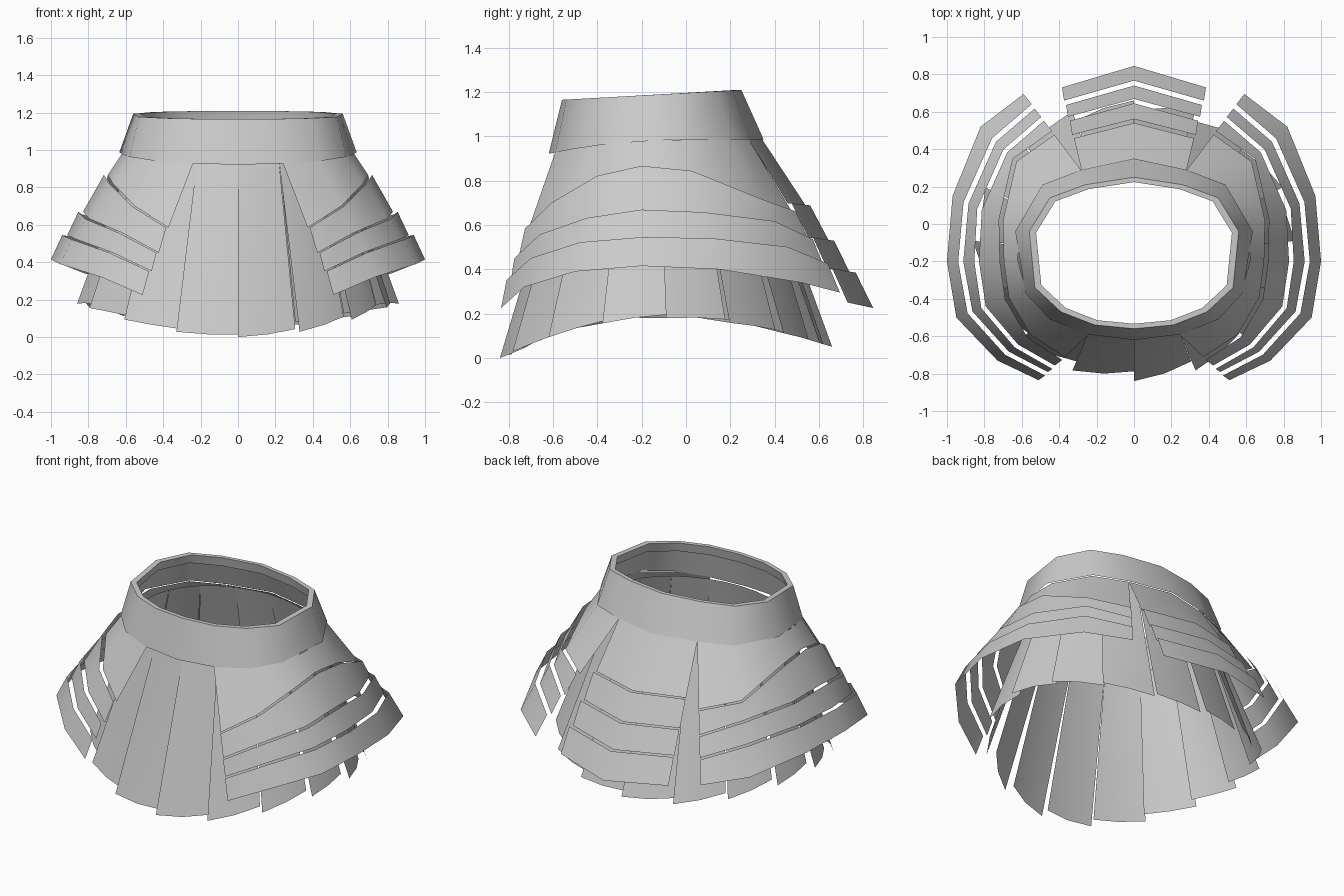
import bpy
import math
from mathutils import Vector

cube = bpy.data.objects.get("Cube")
if cube:
    bpy.data.objects.remove(cube, do_unlink=True)

grey = bpy.data.materials.new("plain grey")
grey.use_nodes = True
grey.diffuse_color = (0.6, 0.6, 0.6, 1)
grey.node_tree.nodes["Principled BSDF"].inputs["Base Color"].default_value = (0.6, 0.6, 0.6, 1)

AXIS_Y = -0.15  # depth of the body axis


def sheet(name, patches, closed=False):
    """Make one object from patches; each patch is a list of rows, lowest row last."""
    verts, faces = [], []
    for rows in patches:
        start, n = len(verts), len(rows[0])
        for row in rows:
            verts.extend(row)
        for r in range(len(rows) - 1):
            for c in range(n if closed else n - 1):
                a, b = start + r * n, start + (r + 1) * n
                d = (c + 1) % n
                faces.append((b + c, b + d, a + d, a + c))
    mesh = bpy.data.meshes.new(name)
    mesh.from_pydata(verts, [], faces)
    mesh.materials.append(grey)
    obj = bpy.data.objects.new(name, mesh)
    bpy.context.collection.objects.link(obj)
    bpy.ops.object.select_all(action='DESELECT')
    obj.select_set(True)
    bpy.context.view_layer.objects.active = obj
    bpy.ops.object.shade_smooth_by_angle(angle=math.radians(40))
    return obj


def widen(p, k):
    return Vector((p[0] * k, AXIS_Y + (p[1] - AXIS_Y) * k, p[2]))


def mirror(row):
    """Swap sides while keeping the column order that faces outward."""
    return [Vector((-p[0], p[1], p[2])) for p in reversed(row)]


def layers(top, hem, stops):
    """Overlapping strips between two edges; each lower strip starts just outside."""
    levels = [[0] * len(top)] + stops + [[1] * len(top)]
    patches = []
    for k in range(len(levels) - 1):
        rows = []
        for ts, grow in ((levels[k], 1.03 if k else 1.0), (levels[k + 1], 1.0)):
            rows.append([widen(Vector(a).lerp(Vector(b), t), grow)
                         for a, b, t in zip(top, hem, ts)])
        patches.append(rows)
    return patches


# Waist band with a turned-in rim
def full_ring(half, height):
    right = [Vector((x, y, height(y))) for x, y in half]
    return right + mirror(right[1:-1])


def band_top(y):
    return 1.196 + 0.055 * y


def band_bottom(y):
    return 0.987 - 0.17 * min(y, 0) ** 2


upper = full_ring([(0, -.56), (.21, -.54), (.39, -.47), (.53, -.34),
                   (.56, -.04), (.45, .14), (.26, .21), (0, .25)], band_top)
lower = full_ring([(0, -.62), (.25, -.59), (.45, -.51), (.58, -.37),
                   (.635, -.04), (.49, .21), (.28, .29), (0, .35)], band_bottom)
rim = [widen(p, 0.935) for p in upper]
inner = [widen(p, 0.97) - Vector((0, 0, 0.06)) for p in upper]
sheet("waist_band", [[inner, rim, upper, lower]], closed=True)

# Layered side guards, columns running front to back
guard_top = [(.24, -.59, .93), (.44, -.505, .945), (.575, -.36, .965), (.62, -.2, .98),
             (.615, -.02, .985), (.49, .20, .985), (.28, .285, .985)]
guard_hem = [(.51, -.835, .225), (.73, -.73, .32), (.95, -.5, .39), (1, -.2, .415),
             (.97, .15, .40), (.82, .52, .34), (.59, .695, .295)]
guard_stops = [[.49, .39, .25, .20, .24, .42, .47],
               [.68, .62, .58, .55, .56, .57, .65],
               [.82, .79, .77, .77, .76, .75, .81]]
guard = layers(guard_top, guard_hem, guard_stops)
sheet("left_guard", guard)
sheet("right_guard", [[mirror(row) for row in rows] for rows in guard])

# Layered back guard
back_top = [(.28, .285, .985), (0, .345, .985), (-.28, .285, .985)]
back_hem = [(.385, .73, .25), (0, .845, .225), (-.385, .73, .25)]
sheet("back_guard", layers(back_top, back_hem, [[t] * 3 for t in (.39, .6, .79)]))

# Pleated under-skirt: every panel tucks behind the next one
PLEATS = 16
COLUMNS = 3
panels = []
for i in range(PLEATS):
    top_row, hem_row = [], []
    for c in range(COLUMNS):
        f = c / (COLUMNS - 1)
        a = 2 * math.pi * (i + f) / PLEATS
        s, d = math.sin(a), -math.cos(a)
        tuck = 1 - 0.07 * f
        rise = 0.025 * (1 + d) + (0.18 - 0.025 * (1 + d)) * s * s
        top_row.append(Vector((.57 * s, -.12 + .435 * d, .97 + .02 * d)))
        hem_row.append(Vector((.86 * s * tuck, -.09 + .75 * d * tuck, rise + .015 * f)))
    middle = [a.lerp(b, 0.5) for a, b in zip(top_row, hem_row)]
    panels.append([top_row, middle, hem_row])
sheet("pleated_skirt", panels)
